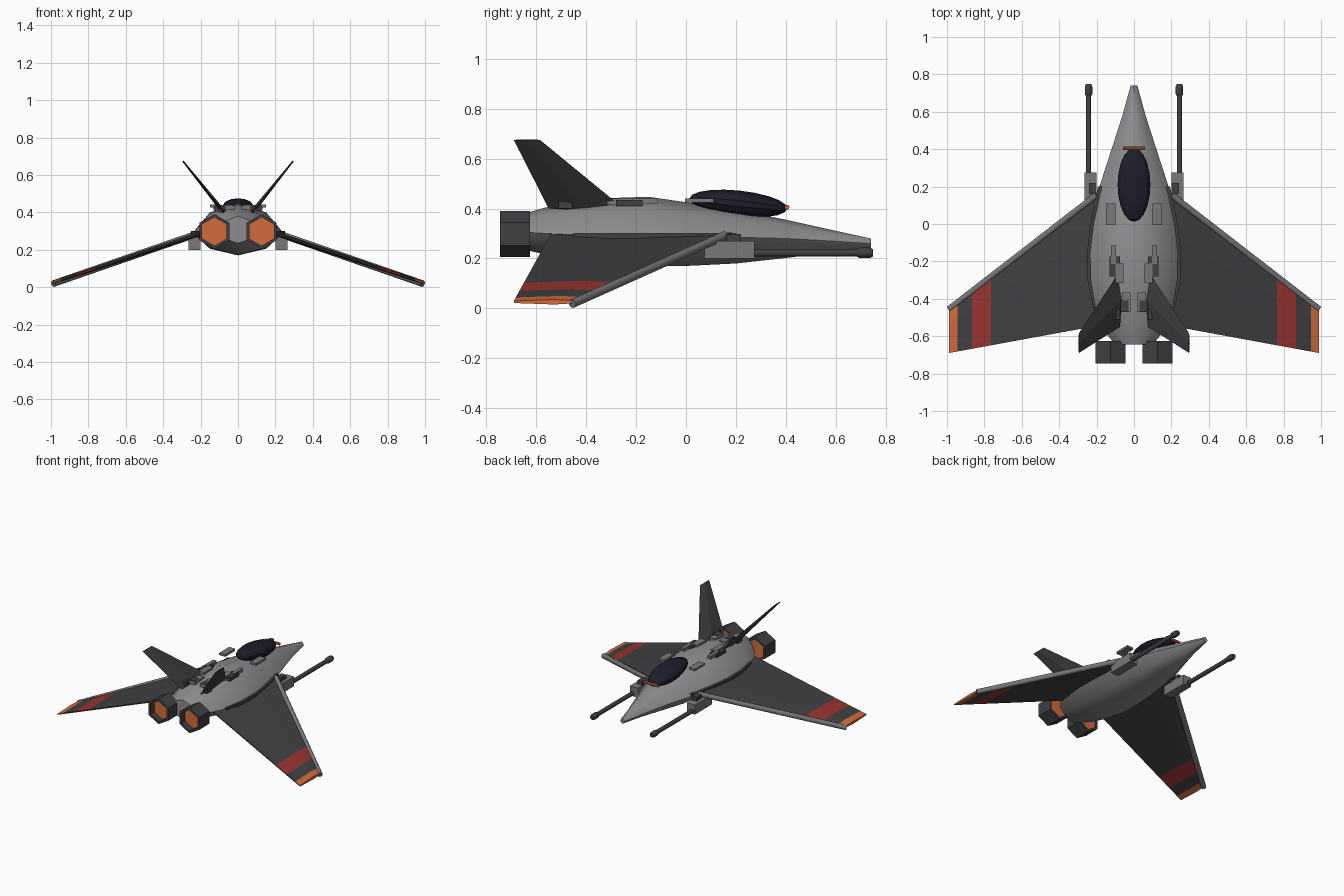
import bpy, bmesh, math
from mathutils import Matrix, Vector

old = bpy.data.objects.get("Cube")
if old:
    bpy.data.objects.remove(old)


def material(name, rgb):
    m = bpy.data.materials.new(name)
    m.use_nodes = True
    m.diffuse_color = (*rgb, 1)
    bsdf = m.node_tree.nodes["Principled BSDF"]
    bsdf.inputs["Base Color"].default_value = (*rgb, 1)
    bsdf.inputs["Roughness"].default_value = 0.6
    return m


HULL = material("light grey", (0.27, 0.27, 0.28))
TRIM = material("mid grey", (0.19, 0.19, 0.195))
DARK = material("charcoal", (0.052, 0.052, 0.056))
GLASS = material("dark glass", (0.012, 0.012, 0.025))
RED = material("dull red", (0.32, 0.035, 0.03))
ORANGE = material("orange", (0.65, 0.15, 0.045))


def finish(name, bm, mats, mirror=True, angle=None):
    """Turn a bmesh into an object, mirrored across x when wanted."""
    bmesh.ops.recalc_face_normals(bm, faces=bm.faces)
    me = bpy.data.meshes.new(name)
    if angle:
        for f in bm.faces:
            f.smooth = True
    bm.to_mesh(me)
    bm.free()
    if angle:
        me.set_sharp_from_angle(angle=math.radians(angle))
    for m in mats:
        me.materials.append(m)
    ob = bpy.data.objects.new(name, me)
    bpy.context.scene.collection.objects.link(ob)
    if mirror:
        ob.modifiers.new("Mirror", "MIRROR").use_mirror_merge = False
    return ob


def loft(name, rings, mats, mirror=True, angle=None, bands=None):
    """Skin a list of rings; bands gives a material index per span."""
    bm = bmesh.new()
    vs = [[bm.verts.new(p) for p in r] for r in rings]
    n = len(vs[0])
    for k, (a, b) in enumerate(zip(vs, vs[1:])):
        for i in range(n):
            j = (i + 1) % n
            f = bm.faces.new((a[i], a[j], b[j], b[i]))
            f.material_index = bands[k] if bands else 0
    bm.faces.new(vs[0])
    bm.faces.new(vs[-1]).material_index = bands[-1] if bands else 0
    return finish(name, bm, mats, mirror, angle)


def ring(centre, axis, r, sides, phase=0.0):
    rot = Vector(axis).to_track_quat("Z", "X").to_matrix()
    out = []
    for i in range(sides):
        t = phase + math.tau * i / sides
        out.append(Vector(centre) + rot @ Vector((r * math.cos(t), r * math.sin(t), 0)))
    return out


def rod(name, a, b, r, mat, mirror=True, sides=10):
    d = Vector(b) - Vector(a)
    return loft(name, [ring(a, d, r, sides), ring(b, d, r, sides)], [mat], mirror, 40)


def box(name, x, y, z, mat):
    bm = bmesh.new()
    lo, hi = Vector((x[0], y[0], z[0])), Vector((x[1], y[1], z[1]))
    bmesh.ops.create_cube(bm, size=1, matrix=Matrix.Translation((lo + hi) / 2)
                          @ Matrix.Diagonal((*(hi - lo), 1)))
    return finish(name, bm, [mat])


# Fuselage: y, half width, top, bottom, height of widest line
SECTIONS = [(0.74, 0.018, 0.28, 0.24, 0.26), (0.58, 0.062, 0.315, 0.225, 0.27),
            (0.4, 0.12, 0.355, 0.202, 0.28), (0.2, 0.185, 0.395, 0.18, 0.285),
            (0.0, 0.225, 0.425, 0.17, 0.29), (-0.15, 0.243, 0.447, 0.17, 0.29),
            (-0.3, 0.24, 0.442, 0.175, 0.29), (-0.45, 0.21, 0.425, 0.195, 0.295),
            (-0.56, 0.17, 0.405, 0.215, 0.3), (-0.645, 0.1, 0.38, 0.235, 0.305)]


def hull_ring(y, w, top, bot, mid):
    up, dn, d = mid + 0.7 * (top - mid), mid - 0.7 * (mid - bot), 0.62 * w
    return [(w, y, mid), (d, y, up), (0, y, top), (-d, y, up),
            (-w, y, mid), (-d, y, dn), (0, y, bot), (d, y, dn)]


loft("fuselage", [hull_ring(*s) for s in SECTIONS], [HULL], False, 35)

# Dark strip along the widest line of the hull
loft("side_strip", [[(w - 0.03, y, 0.28), (w + 0.008, y, 0.28),
                     (w + 0.008, y, 0.3), (w - 0.03, y, 0.3)]
                    for y, w, *_ in SECTIONS[3:8]], [DARK])

# Canopy with its orange front bar
bm = bmesh.new()
bmesh.ops.create_uvsphere(bm, u_segments=14, v_segments=10, radius=1,
                          matrix=Matrix.Translation((0, 0.21, 0.42))
                          @ Matrix.Rotation(math.radians(-6), 4, "X")
                          @ Matrix.Diagonal((0.09, 0.197, 0.052, 1))
                          @ Matrix.Rotation(math.pi / 2, 4, "X"))
finish("canopy", bm, [GLASS], False, 20)
rod("canopy_bar", (-0.058, 0.405, 0.405), (0.058, 0.405, 0.405), 0.01, ORANGE, False, 8)


# Wings: flat sections along the span, with painted bands near the tip
def wing_ring(x):
    t = (x - 0.2) / 0.79
    lead, trail, z = 0.16 - 0.62 * t, -0.545 - 0.145 * t, 0.287 - 0.262 * t
    h = 0.013 - 0.003 * t
    mid = lead - 0.3 * (lead - trail)
    return [(x, lead, z + h * 0.6), (x, mid, z + h), (x, trail, z + 0.004),
            (x, trail, z - 0.004), (x, mid, z - h), (x, lead, z - h * 0.6)]


loft("wing", [wing_ring(x) for x in (0.16, 0.765, 0.865, 0.945, 0.988)],
     [DARK, RED, ORANGE], bands=[0, 1, 0, 2])
rod("wing_leading_spar", (0.2, 0.155, 0.292), (0.988, -0.455, 0.019), 0.018, TRIM)


# Canted tail fins
def fin_ring(x, z, front, back, h):
    off = Vector((0.79, 0, -0.61)) * h
    return [(x, front, z), Vector((x, (front + back) / 2, z)) + off,
            (x, back, z), Vector((x, (front + back) / 2, z)) - off]


loft("tail_fin", [fin_ring(0.075, 0.4, -0.25, -0.55, 0.012),
                  fin_ring(0.295, 0.675, -0.585, -0.69, 0.004)], [DARK])

# Engines: open six-sided shells around glowing cores
EX, EZ = 0.126, 0.298
bm = bmesh.new()
shell = []
for y, r in ((-0.625, 0.092), (-0.745, 0.093), (-0.745, 0.076), (-0.625, 0.076)):
    pts = ring((EX, y, EZ), (0, 1, 0), r, 6)
    # place a corner straight up
    pts = [Vector((EX + r * math.sin(k * math.pi / 3), y, EZ + r * math.cos(k * math.pi / 3)))
           for k in range(6)]
    shell.append([bm.verts.new(p) for p in pts])
for a, b in zip(shell, shell[1:] + shell[:1]):
    for i in range(6):
        j = (i + 1) % 6
        bm.faces.new((a[i], a[j], b[j], b[i]))
finish("engine_shell", bm, [DARK])
loft("engine_core", [[(EX + 0.077 * math.sin(k * math.pi / 3), y,
                       EZ + 0.077 * math.cos(k * math.pi / 3)) for k in range(6)]
                     for y in (-0.635, -0.7)], [ORANGE])

# Guns under the wing roots
box("gun_mount", (0.2, 0.265), (0.075, 0.275), (0.2, 0.27), TRIM)
box("gun_pylon", (0.2, 0.24), (0.16, 0.22), (0.265, 0.298), DARK)
rod("gun_barrel", (0.243, 0.2, 0.222), (0.243, 0.72, 0.222), 0.015, DARK)
loft("gun_muzzle", [ring((0.243, y, 0.222), (0, 1, 0), r, 10)
                    for y, r in ((0.685, 0.015), (0.695, 0.021), (0.735, 0.021), (0.748, 0.015))],
     [DARK], angle=40)

# Raised panels on the back
PANELS = [("front_panel", (0.1, 0.15), (-0.005, 0.11), (0.425, 0.441), TRIM),
          ("middle_panel", (0.055, 0.1), (-0.315, -0.21), (0.415, 0.44), TRIM),
          ("outer_panel", (0.095, 0.122), (-0.215, -0.115), (0.42, 0.441), TRIM),
          ("vent_panel", (0.075, 0.13), (-0.28, -0.175), (0.41, 0.435), DARK),
          ("rear_panel", (0.018, 0.065), (-0.47, -0.365), (0.415, 0.438), TRIM),
          ("rear_vent", (0.03, 0.072), (-0.47, -0.41), (0.415, 0.442), DARK),
          ("tail_vent", (0.075, 0.105), (-0.51, -0.455), (0.4, 0.435), DARK)]
for p in PANELS:
    box(*p)
